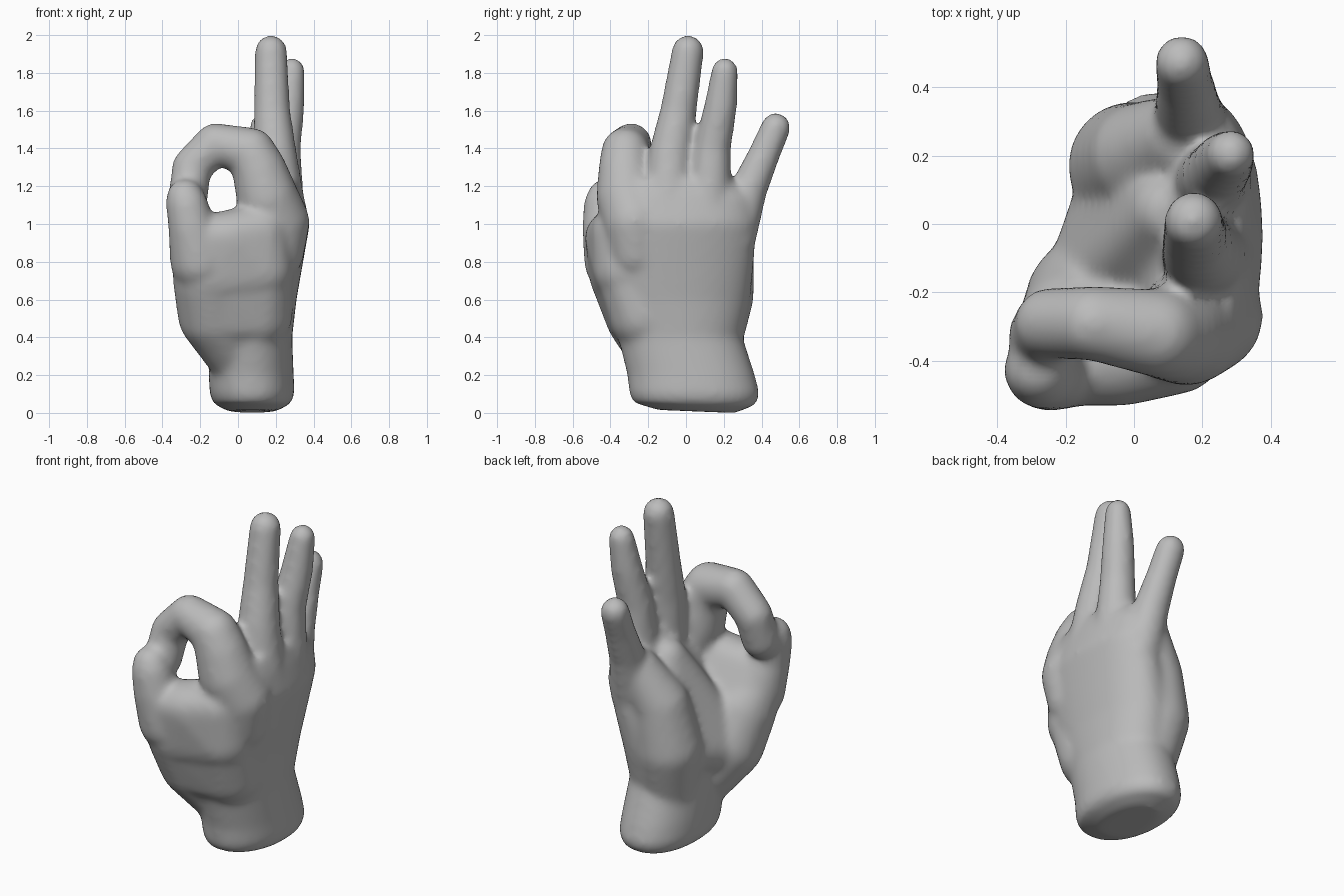
import bpy, bmesh, math
from mathutils import Vector

cube = bpy.data.objects.get("Cube")
if cube:
    bpy.data.objects.remove(cube)

# Evenly spread directions, used as the shape of every round joint
COUNT = 200
GOLDEN = math.pi * (3 - math.sqrt(5))
ball = []
for i in range(COUNT):
    height = 1 - 2 * (i + .5) / COUNT
    ring_radius = math.sqrt(1 - height * height)
    ball.append(Vector((ring_radius * math.cos(GOLDEN * i),
                        ring_radius * math.sin(GOLDEN * i), height)))

bm = bmesh.new()


def blob(*joints):
    """Tight skin around round joints; each joint is x, y, z, radius."""
    points = [bm.verts.new(Vector(joint[:3]) + d * joint[3])
              for joint in joints for d in ball]
    bmesh.ops.convex_hull(bm, input=points)
    for v in points:
        if v.is_valid and not v.link_faces:
            bm.verts.remove(v)


def limb(*joints):
    """Chain of tapered round segments."""
    for pair in zip(joints, joints[1:]):
        blob(*pair)


def loft(sections, sides=40):
    """Closed body through oval sections: z, x range, y range, slope along y."""
    rings = []
    for z, x0, x1, y0, y1, slope in sections:
        ring = []
        for i in range(sides):
            t = math.tau * i / sides
            c, s = math.cos(t), math.sin(t)
            x = (x0 + x1) / 2 + (x1 - x0) / 2 * math.copysign(abs(c) ** .92, c)
            y = (y0 + y1) / 2 + (y1 - y0) / 2 * math.copysign(abs(s) ** .92, s)
            ring.append(bm.verts.new((x, y, z + slope * y)))
        rings.append(ring)
    for low, high in zip(rings, rings[1:]):
        for i in range(sides):
            j = (i + 1) % sides
            bm.faces.new((low[i], low[j], high[j], high[i]))
    bm.faces.new(rings[0][::-1])
    bm.faces.new(rings[-1])


# Wrist and back of the hand
loft([
    (.01, -.05, .2, -.15, .26, -.04),
    (.05, -.13, .28, -.28, .37, -.02),
    (.1, -.15, .3, -.3, .39, 0),
    (.2, -.155, .295, -.31, .365, 0),
    (.4, -.16, .287, -.36, .3, 0),
    (.6, -.12, .31, -.44, .34, 0),
    (.8, -.05, .345, -.46, .36, 0),
    (1, .02, .38, -.44, .37, 0),
    (1.14, .09, .35, -.4, .34, 0),
    (1.24, .13, .32, -.3, .24, 0),
])

# Thumb pad and the front of the palm
limb((.01, -.12, .3, .17), (-.12, -.23, .52, .2), (-.155, -.31, .7, .19),
     (-.21, -.39, .85, .14))
blob((-.12, -.24, .52, .19), (.1, -.22, .52, .19), (-.155, -.32, .72, .18),
     (.12, -.31, .76, .17))
blob((-.155, -.33, .72, .18), (.12, -.31, .76, .18), (-.2, -.4, .91, .135),
     (-.04, -.395, .93, .14), (.12, -.35, .96, .15))

# Heel of the hand and the hollow of the palm
limb((.03, .12, .35, .17), (-.005, .17, .62, .19), (.03, .2, .88, .16),
     (.13, .26, 1.08, .12))
blob((-.1, -.2, .52, .17), (0, .12, .6, .16), (.1, .04, 1.08, .11),
     (.07, -.16, .8, .13))

# Thumb
limb((-.2, -.38, .8, .16), (-.245, -.425, .98, .125), (-.27, -.43, 1.1, .112),
     (-.28, -.425, 1.14, .1))

# Index finger curled to the thumb
limb((.2, -.26, .85, .15), (.21, -.27, 1.01, .17), (.155, -.31, 1.14, .165),
     (.115, -.32, 1.28, .145), (.07, -.32, 1.38, .13), (-.12, -.29, 1.425, .11),
     (-.245, -.29, 1.3, .105), (-.265, -.33, 1.14, .105))

# Middle, ring and little fingers
limb((.22, -.1, 1.08, .14), (.195, -.08, 1.38, .115), (.18, -.04, 1.6, .097),
     (.175, .01, 1.915, .086))
limb((.23, .12, 1.1, .12), (.235, .14, 1.4, .098), (.265, .183, 1.62, .088),
     (.285, .205, 1.81, .071))
limb((.18, .25, .92, .12), (.16, .33, 1.18, .1), (.15, .41, 1.36, .085),
     (.14, .475, 1.51, .08))

bmesh.ops.recalc_face_normals(bm, faces=bm.faces)
mesh = bpy.data.meshes.new("hand")
bm.to_mesh(mesh)
bm.free()
hand = bpy.data.objects.new("hand", mesh)
bpy.context.collection.objects.link(hand)

# Fuse the parts into one soft skin
fuse = hand.modifiers.new("fuse", "REMESH")
fuse.mode = "VOXEL"
fuse.voxel_size = .018
fuse.use_smooth_shade = True
soften = hand.modifiers.new("soften", "SMOOTH")
soften.factor = .5
soften.iterations = 14

skin = bpy.data.materials.new("plain grey")
skin.use_nodes = True
grey = (.5, .5, .5, 1)
skin.diffuse_color = grey
skin.node_tree.nodes["Principled BSDF"].inputs["Base Color"].default_value = grey
mesh.materials.append(skin)
